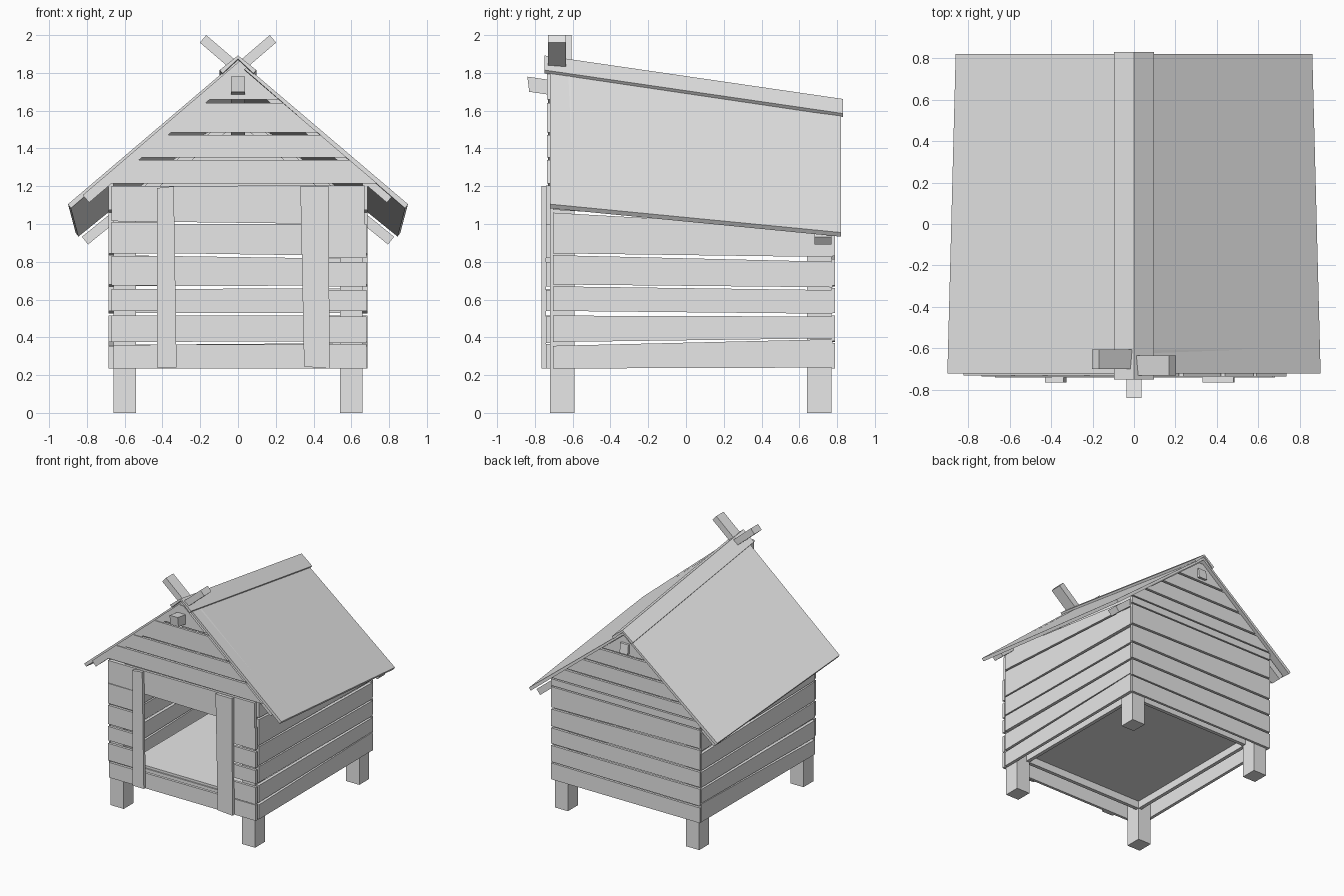
import bpy
import bmesh
from mathutils import Vector

cube = bpy.data.objects.get("Cube")
if cube:
    bpy.data.objects.remove(cube, do_unlink=True)

wood = bpy.data.materials.new("grey_wood")
wood.use_nodes = True
GREY = (0.8, 0.8, 0.8, 1.0)
wood.diffuse_color = GREY
wood.node_tree.nodes["Principled BSDF"].inputs["Base Color"].default_value = GREY


def loft(name, ring_a, ring_b):
    """Closed solid between two matching rings of points."""
    bm = bmesh.new()
    a = [bm.verts.new(p) for p in ring_a]
    b = [bm.verts.new(p) for p in ring_b]
    bm.faces.new(a)
    bm.faces.new(b[::-1])
    n = len(a)
    for i in range(n):
        j = (i + 1) % n
        bm.faces.new((a[j], a[i], b[i], b[j]))
    bmesh.ops.recalc_face_normals(bm, faces=bm.faces)
    mesh = bpy.data.meshes.new(name)
    bm.to_mesh(mesh)
    bm.free()
    mesh.materials.append(wood)
    obj = bpy.data.objects.new(name, mesh)
    bpy.context.collection.objects.link(obj)
    return obj


def slab_xz(name, outline, y0, y1):
    """Outline in x, z given thickness along y."""
    return loft(name, [(x, y0, z) for x, z in outline], [(x, y1, z) for x, z in outline])


def slab_yz(name, outline, x0, x1):
    """Outline in y, z given thickness along x."""
    return loft(name, [(x0, y, z) for y, z in outline], [(x1, y, z) for y, z in outline])


def box(name, x0, x1, y0, y1, z0, z1):
    return slab_xz(name, [(x0, z0), (x1, z0), (x1, z1), (x0, z1)], y0, y1)


def plank(u0, u1, row):
    """Slightly crooked board: row holds bottom and top heights at both ends."""
    b0, b1, t0, t1 = row
    return [(u0, b0), (u1, b1), (u1, t1), (u0, t0)]


SIDES = (("right", -1), ("left", 1))

# Corner posts, taller at the front
for side, s in SIDES:
    box("front_leg_" + side, s * 0.54, s * 0.66, -0.72, -0.59, 0, 1.2)
    box("back_leg_" + side, s * 0.54, s * 0.66, 0.64, 0.77, 0, 1.0)

# Floor and its thin frame
box("floor", -0.56, 0.56, -0.61, 0.66, 0.33, 0.35)
for side, s in SIDES:
    box("floor_joist_" + side, s * 0.54, s * 0.57, -0.6, 0.65, 0.27, 0.33)
for end, y in (("front", -0.62), ("back", 0.64)):
    box("floor_joist_" + end, -0.55, 0.55, y, y + 0.03, 0.27, 0.33)

# Side wall boards
side_rows = [
    (0.235, 0.24, 0.355, 0.39),
    (0.375, 0.395, 0.515, 0.51),
    (0.54, 0.525, 0.67, 0.65),
    (0.68, 0.665, 0.835, 0.80),
    (0.845, 0.825, 1.06, 0.975),
    (1.075, 0.99, 1.24, 1.04),
]
for side, s in SIDES:
    for i, row in enumerate(side_rows):
        slab_yz(f"side_board_{side}_{i}", plank(-0.705, 0.775, row), s * 0.66, s * 0.685)

# Front wall boards, split around the doorway
front_rows = [
    (0.375, 0.37, 0.515, 0.51),
    (0.54, 0.54, 0.655, 0.65),
    (0.675, 0.67, 0.83, 0.80),
    (0.845, 0.82, 1.01, 1.0),
]
F0, F1 = -0.74, -0.718
slab_xz("front_sill_board", plank(-0.66, 0.68, (0.235, 0.235, 0.36, 0.365)), F0, F1)
slab_xz("front_header_board", plank(-0.67, 0.67, (1.015, 0.998, 1.2, 1.205)), F0, F1)
for i, (b0, b1, t0, t1) in enumerate(front_rows):
    slab_xz(f"front_board_right_{i}", plank(-0.67, -0.37, (b0, b0, t0, t0)), F0, F1)
    slab_xz(f"front_board_left_{i}", plank(0.39, 0.68, (b1, b1, t1, t1)), F0, F1)

# Door posts
slab_xz("door_post_right", [(-0.43, 0.24), (-0.325, 0.24), (-0.34, 1.2), (-0.43, 1.19)], -0.765, F0)
slab_xz("door_post_left", [(0.35, 0.245), (0.485, 0.235), (0.48, 1.2), (0.33, 1.2)], -0.765, F0)

# Back wall boards
back_rows = [
    (0.235, 0.235, 0.36, 0.37),
    (0.375, 0.38, 0.515, 0.515),
    (0.53, 0.53, 0.655, 0.66),
    (0.67, 0.675, 0.835, 0.815),
    (0.85, 0.83, 1.0, 1.0),
]
for i, row in enumerate(back_rows):
    slab_xz(f"back_board_{i}", plank(-0.68, 0.68, row), 0.77, 0.79)


# Gable boards, cut to the roof slope
def gable(name, levels, apex, slope, y0, y1):
    for i, (z0, z1) in enumerate(levels):
        w0, w1 = (apex - z0) / slope, (apex - z1) / slope
        slab_xz(f"{name}_{i}", [(-w0, z0), (w0, z0), (w1, z1), (-w1, z1)], y0, y1)


gable("front_gable_board", [(1.215, 1.34), (1.352, 1.47), (1.485, 1.64), (1.66, 1.83)],
      1.845, 0.856, -0.736, -0.716)
gable("back_gable_board", [(1.075, 1.17), (1.185, 1.3), (1.315, 1.43), (1.445, 1.6)],
      1.615, 0.802, 0.77, 0.79)
box("back_gable_base_board", -0.68, 0.68, 0.77, 0.79, 1.01, 1.065)


# Roof slopes and ridge caps, falling towards the back
def slope_panel(name, front, back, s, thick):
    rings = []
    for y, ridge_z, edge_x, edge_z in (front, back):
        rings.append([(0, y, ridge_z), (s * edge_x, y, edge_z),
                      (s * (edge_x - 0.015), y, edge_z - thick), (0, y, ridge_z - thick)])
    loft(name, *rings)


for side, s in SIDES:
    slope_panel("roof_panel_" + side, (-0.72, 1.87, 0.9, 1.105), (0.82, 1.64, 0.86, 0.955), s, 0.022)
    slope_panel("ridge_cap_" + side, (-0.75, 1.892, 0.097, 1.815), (0.83, 1.662, 0.097, 1.585), s, 0.018)

# Ridge beam, its front end sticking out of the gable
ends = []
for y, z in ((-0.83, 1.7), (0.815, 1.46)):
    ends.append([(-0.037, y, z), (0.037, y, z), (0.037, y - 0.01, z + 0.08), (-0.037, y - 0.01, z + 0.08)])
loft("ridge_beam", *ends)


# Rafters: the front pair crosses above the ridge
def rafter(name, start, end, y0, y1, half=0.026):
    p, q = Vector(start), Vector(end)
    d = (q - p).normalized()
    n = Vector((-d.y, d.x)) * half
    slab_xz(name, [p + n, q + n, q - n, p - n], y0, y1)


for side, s, y in (("right", -1, -0.73), ("left", 1, -0.70)):
    rafter("front_rafter_" + side, (-s * 0.185, 1.98), (s * 0.805, 1.133), y, y + 0.095)
    rafter("back_rafter_" + side, (0, 1.57), (s * 0.81, 0.912), 0.68, 0.77)
